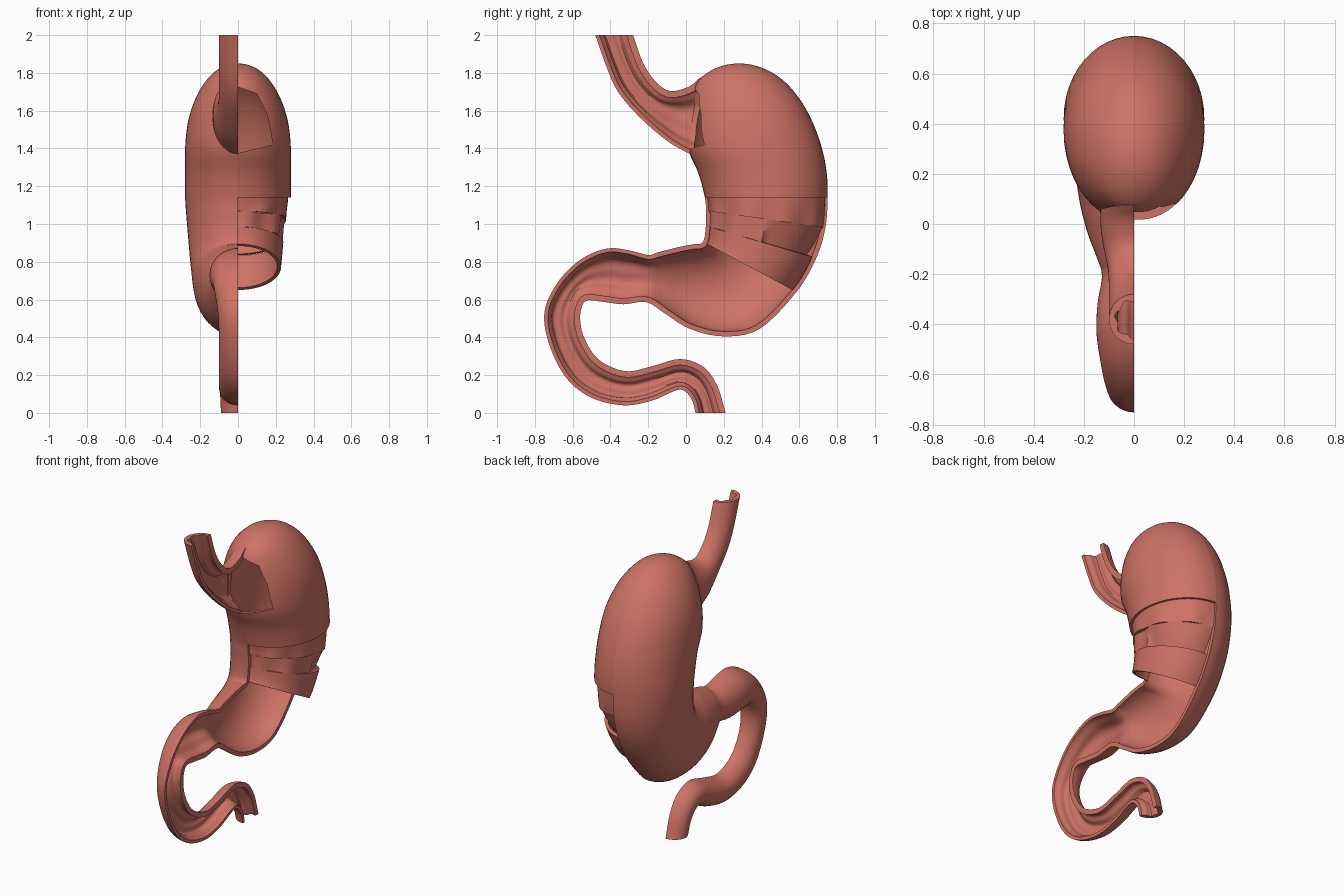
import bpy, bmesh, math
from mathutils import Vector

if "Cube" in bpy.data.objects:
    bpy.data.objects.remove(bpy.data.objects["Cube"])

flesh = bpy.data.materials.new("salmon flesh")
flesh.diffuse_color = (0.62, 0.17, 0.13, 1)
flesh.use_nodes = True
flesh.node_tree.nodes["Principled BSDF"].inputs["Base Color"].default_value = flesh.diffuse_color

# Cross-sections: lesser curve (y, z), greater curve (y, z), half width in x
GUT = [
    (.28, 1.85, .28, 1.85, 0), (.165, 1.828, .40, 1.828, .09), (.07, 1.764, .51, 1.764, .165),
    (.03, 1.664, .60, 1.664, .225), (.01, 1.54, .67, 1.54, .265), (.01, 1.40, .72, 1.40, .28),
    (.065, 1.27, .745, 1.27, .28), (.10, 1.14, .75, 1.14, .28),
    (.105, 1.07, .738, .98, .272), (.105, .99, .69, .82, .262), (.09, .905, .585, .64, .25),
    (.04, .893, .39, .445, .235), (-.03, .88, .2, .405, .215), (-.09, .865, .02, .445, .185),
    (-.15, .85, -.11, .525, .15), (-.2, .836, -.21, .586, .128), (-.3, .86, -.33, .575, .145),
    (-.42, .87, -.44, .588, .15), (-.56, .81, -.525, .595, .135), (-.68, .69, -.553, .555, .12),
    (-.75, .53, -.56, .49, .105), (-.72, .35, -.54, .40, .1), (-.63, .18, -.48, .30, .1),
    (-.5, .08, -.40, .245, .1), (-.33, .04, -.3, .22, .1), (-.18, .065, -.17, .25, .1),
    (-.05, .12, -.03, .285, .1), (.0, .11, .09, .245, .1), (.035, .06, .165, .145, .095),
    (.05, 0, .21, 0, .09)]
GULLET = [
    (-.48, 2, -.28, 2, .1), (-.42, 1.83, -.23, 1.86, .1), (-.36, 1.70, -.17, 1.765, .1),
    (-.25, 1.57, -.09, 1.705, .105), (-.1, 1.44, .01, 1.725, .13), (.03, 1.365, .075, 1.775, .135)]


def section(st, u):
    """Catmull-Rom interpolation between cross-sections."""
    n = len(st) - 1
    i = max(0, min(int(u), n - 1))
    t = u - i

    def get(k):
        if k < 0:
            a = st[1]
            if st[0][4] == 0:      # rounded pole: mirror across it
                return (a[2], a[3], a[0], a[1], -a[4])
            return tuple(2 * p - q for p, q in zip(st[0], a))
        if k > n:
            return tuple(2 * p - q for p, q in zip(st[n], st[n - 1]))
        return st[k]
    return [.5 * (2 * b + (c - a) * t + (2 * a - 5 * b + 4 * c - d) * t * t
                  + (3 * b - a - 3 * c + d) * t ** 3)
            for a, b, c, d in zip(get(i - 1), get(i), get(i + 1), get(i + 2))]


def shell(name, st, u0, u1, side, thick, off=lambda u, p: 0, nv=24, step=5):
    """Half tube wall: outer skin, inner skin and rims. off(u, phi) shrinks it."""
    def pt(u, p):
        ly, lz, gy, gz, w = section(st, u)
        c, d = Vector((0, (ly + gy) / 2, (lz + gz) / 2)), Vector((0, gy - ly, gz - lz)) / 2
        o = off(u, p)
        if o:
            d *= 1 - o / d.length
        return c + d * math.cos(p) + Vector((side * (w - o) * math.sin(p), 0, 0)), c

    def normal(u, p):
        if u == 0 and st[0][4] == 0:
            return Vector((0, 0, 1))
        e = .01
        a = max(u - e, 0)
        n = (pt(u + e, p)[0] - pt(a, p)[0]).cross(pt(u, p + e)[0] - pt(u, p - e)[0]).normalized()
        q, c = pt(u, p)
        return n if n.dot(q - c) > 0 else -n

    nu = max(2, round((u1 - u0) * step))
    bm = bmesh.new()
    out, inn = [], []
    for i in range(nu + 1):
        u = u0 + (u1 - u0) * i / nu
        ro, ri = [], []
        for j in range(nv + 1):
            p = math.pi * j / nv
            q = pt(u, p)[0]
            r = q - normal(u, p) * thick(u, p)
            if j in (0, nv):
                q.x = r.x = 0
            if u == len(st) - 1 and st is GUT:
                q.z = r.z = 0
            if u == 0 and st is GULLET:
                q.z = r.z = 2
            ro.append(bm.verts.new(q))
            ri.append(bm.verts.new(r))
        out.append(ro)
        inn.append(ri)
    for i in range(nu):
        for j in range(nv):
            bm.faces.new((out[i][j], out[i + 1][j], out[i + 1][j + 1], out[i][j + 1]))
            bm.faces.new((inn[i][j], inn[i][j + 1], inn[i + 1][j + 1], inn[i + 1][j]))
        for j in (0, nv):
            bm.faces.new((out[i][j], inn[i][j], inn[i + 1][j], out[i + 1][j]))
    for i in (0, nu):
        for j in range(nv):
            bm.faces.new((out[i][j], out[i][j + 1], inn[i][j + 1], inn[i][j]))
    bmesh.ops.remove_doubles(bm, verts=bm.verts, dist=1e-5)
    return finish(name, bm)


def finish(name, bm):
    bmesh.ops.recalc_face_normals(bm, faces=bm.faces)
    me = bpy.data.meshes.new(name)
    bm.to_mesh(me)
    bm.free()
    me.materials.append(flesh)
    ob = bpy.data.objects.new(name, me)
    bpy.context.collection.objects.link(ob)
    return ob


def folded(u, p):
    """Wall thickness with lengthwise folds in the narrow tubes."""
    k = max(0, min(1, (u - 14) / 2))
    return .026 + k * .006 * math.cos(7 * p)


# Intact left wall of stomach and duodenum, and the opened gullet
left = shell("stomach_and_duodenum_wall", GUT, 0, len(GUT) - 1, -1, folded)
gullet = shell("gullet_wall", GULLET, 0, 5, -1, lambda u, p: .028 + .007 * math.cos(7 * p))

# Right half: outer dome, then stepped muscle layers
dome = shell("right_fundus", GUT, 0, 7, 1, lambda u, p: .03)
layers = [
    shell("outer_muscle_band", GUT, 7, 8, 1, lambda u, p: .02,
          lambda u, p: .014 + .007 * math.sin(9 * p) * (u - 7), 36),
    shell("middle_muscle_band", GUT, 8, 9, 1, lambda u, p: .012,
          lambda u, p: (.018 + .035 * (u - 8)) if p < 1.5 else .026 + .01 * math.sin(8 * p), 36),
    shell("inner_lining_band", GUT, 9, 10, 1, lambda u, p: .02, lambda u, p: .022)]

# Window at the gullet entrance, cut from front to back
bm = bmesh.new()
outline = [(-.085, 1.46), (-.05, 1.40), (0, 1.375), (.185, 1.42), (.155, 1.58), (.1, 1.69),
           (0, 1.725), (-.06, 1.70), (-.095, 1.62)]
rings = [[bm.verts.new((x, y, z)) for x, z in outline] for y in (-.3, .22)]
bm.faces.new(rings[0])
bm.faces.new(rings[1][::-1])
for i in range(len(outline)):
    k = (i + 1) % len(outline)
    bm.faces.new((rings[0][i], rings[1][i], rings[1][k], rings[0][k]))
cutter = finish("window_cutter", bm)
cutter.hide_render = True
for ob in (left, dome):
    mod = ob.modifiers.new("window", 'BOOLEAN')
    mod.operation, mod.solver, mod.object = 'DIFFERENCE', 'EXACT', cutter
    bpy.context.view_layer.objects.active = ob
    bpy.ops.object.modifier_apply(modifier=mod.name)
bpy.data.objects.remove(cutter)

# Smooth skin, crisp cut edges
bpy.ops.object.select_all(action='DESELECT')
for ob in [left, gullet, dome] + layers:
    ob.select_set(True)
bpy.context.view_layer.objects.active = left
bpy.ops.object.shade_smooth_by_angle(angle=math.radians(38))
